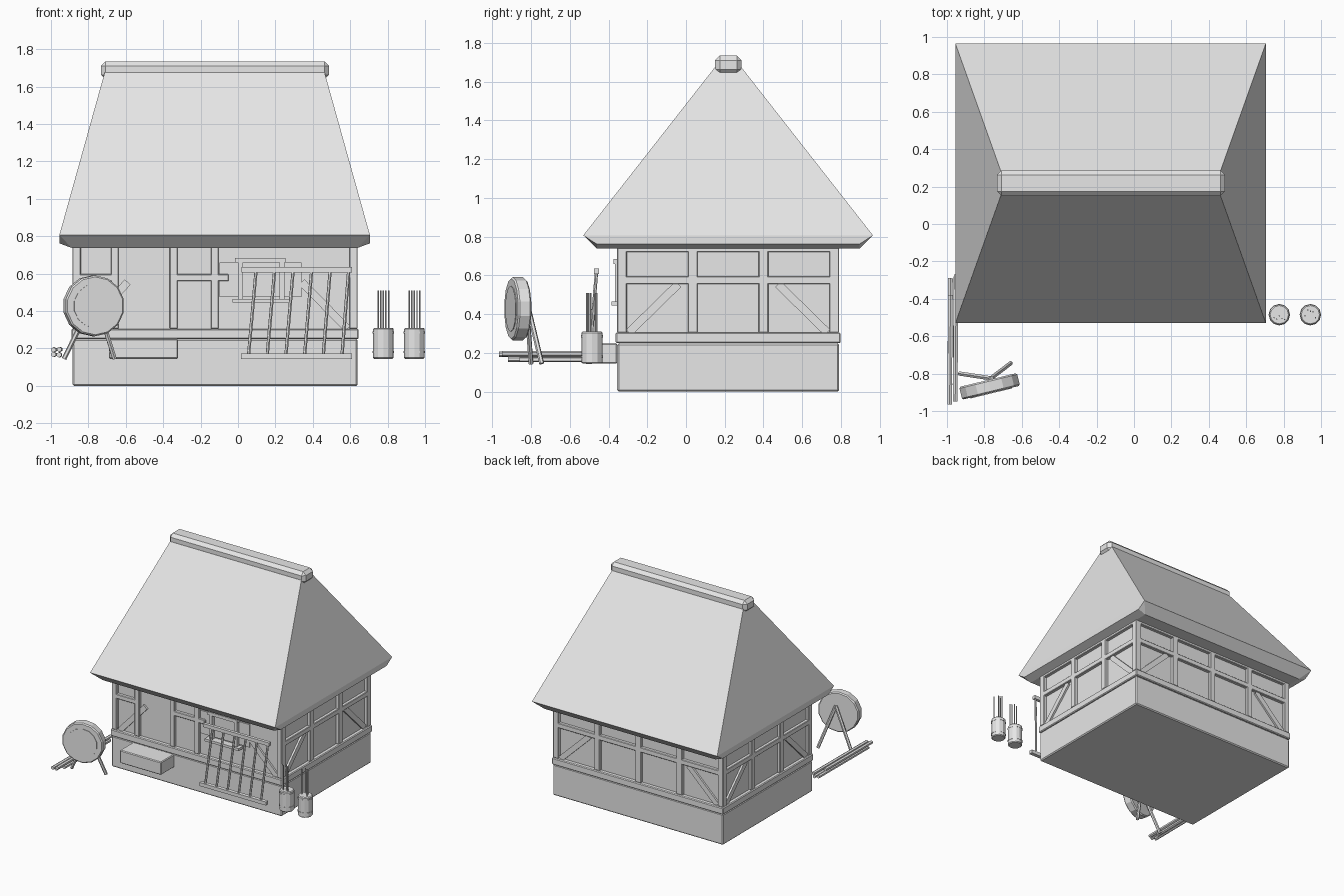
import bpy, bmesh, math, random
from mathutils import Vector

if "Cube" in bpy.data.objects:
    bpy.data.objects.remove(bpy.data.objects["Cube"], do_unlink=True)
random.seed(4)

grey = bpy.data.materials.new("plain_light_grey")
grey.use_nodes = True
grey.diffuse_color = (0.8, 0.8, 0.8, 1)
grey.node_tree.nodes["Principled BSDF"].inputs["Base Color"].default_value = (0.8, 0.8, 0.8, 1)


def finish(name, bm, bevel=0):
    bmesh.ops.recalc_face_normals(bm, faces=bm.faces)
    mesh = bpy.data.meshes.new(name)
    bm.to_mesh(mesh)
    bm.free()
    mesh.materials.append(grey)
    ob = bpy.data.objects.new(name, mesh)
    bpy.context.collection.objects.link(ob)
    if bevel:
        mod = ob.modifiers.new("bevel", 'BEVEL')
        mod.width, mod.segments = bevel, 1
    return ob


def box(name, x, y, z, bevel=0):
    """Box from (min, max) ranges."""
    bm = bmesh.new()
    bmesh.ops.create_cube(bm, size=1)
    for v in bm.verts:
        v.co = [r[0] + (c + 0.5) * (r[1] - r[0]) for c, r in zip(v.co, (x, y, z))]
    return finish(name, bm, bevel)


def rod(name, a, b, radius, sides=6, bevel=0):
    """Prism between two points."""
    a, b = Vector(a), Vector(b)
    bm = bmesh.new()
    bmesh.ops.create_cone(bm, cap_ends=True, segments=sides, radius1=radius,
                          radius2=radius, depth=(b - a).length)
    ob = finish(name, bm, bevel)
    ob.location = (a + b) / 2
    ob.rotation_euler = (b - a).to_track_quat('Z', 'Y').to_euler()
    return ob


def hull(name, points):
    bm = bmesh.new()
    for p in points:
        bm.verts.new(p)
    bmesh.ops.convex_hull(bm, input=bm.verts)
    bmesh.ops.dissolve_limit(bm, angle_limit=0.01, verts=bm.verts, edges=bm.edges)
    return finish(name, bm)


# House body
X0, X1, Y0, Y1 = -0.885, 0.64, -0.355, 0.79
SILL, RAIL, TOP, T, GAP = 0.305, 0.575, 0.76, 0.05, 0.025
box("foundation", (X0, X1), (Y0, Y1), (0, 0.25), 0.008)
box("sill_beam", (X0 - 0.005, X1 + 0.005), (Y0 - 0.008, Y1 + 0.008), (0.25, SILL), 0.006)
box("wall_panels", (X0 + GAP, X1 - GAP), (Y0 + GAP, Y1 - GAP), (0.25, TOP))


# Timber framing: u runs along the wall, v across it
def timber(name, axis, u, side, z, depth=0.045):
    v = (side, side + depth) if side < 0 and side in (X0, Y0) else (side - depth, side)
    return box(name, u if axis == 'x' else v, v if axis == 'x' else u, z, 0.004)


def brace(name, axis, u0, u1, side):
    """Diagonal from the sill at u0 up to the rail at u1."""
    out = 0.002 if side > 0 else -0.002
    s = side - out * 10
    du, dz = u1 - u0, RAIL - 0.02 - SILL
    k = 0.021 / math.hypot(du, dz)
    pts = []
    for u, z in ((u0, SILL), (u1, RAIL - 0.02)):
        for sg in (-1, 1):
            for d in (s - out * 8, s + out * 5):
                uu, zz = u - sg * dz * k, z + sg * du * k
                pts.append((uu, d, zz) if axis == 'x' else (d, uu, zz))
    hull(name, pts)


def post_row(label, axis, lo, hi, count, side):
    step = (hi - lo - T) / (count - 1)
    for i in range(count):
        u = lo + i * step
        timber(f"{label}_post_{i + 1}", axis, (u, u + T), side, (SILL, TOP))
    timber(f"{label}_rail", axis, (lo, hi), side, (RAIL - 0.02, RAIL + 0.02), 0.035)
    timber(f"{label}_top_beam", axis, (lo, hi), side, (0.72, TOP), 0.035)
    brace(f"{label}_brace_a", axis, lo + 0.06, lo + step - 0.05, side)
    brace(f"{label}_brace_b", axis, hi - 0.06, hi - step + 0.05, side)


post_row("left_wall", 'y', Y0, Y1, 4, X1)
post_row("right_wall", 'y', Y0, Y1, 4, X0)
post_row("back_wall", 'x', X0, X1, 5, Y1)

# Front framing, with the entrance bays
for i, x in enumerate((-0.68, -0.365, -0.145)):
    timber(f"front_post_{i + 1}", 'x', (x, x + 0.042), Y0, (SILL, TOP))
for i, (a, b) in enumerate(((X0, -0.66), (-0.34, -0.05))):
    timber(f"front_rail_{i + 1}", 'x', (a, b), Y0, (0.56, 0.597), 0.035)
brace("front_brace_a", 'x', -0.82, -0.59, Y0)
brace("front_brace_b", 'x', 0.585, 0.34, Y0)

# Window
box("window_shutter", (-0.1, 0.34), (Y0 + 0.015, Y0 + 0.03), (0.475, 0.66))
box("window_lintel", (-0.015, 0.255), (Y0 - 0.02, Y0 + 0.03), (0.66, 0.685))
box("window_sill", (-0.03, 0.275), (Y0 - 0.03, Y0 + 0.03), (0.445, 0.465))
for i, x in enumerate((0, 0.222)):
    box(f"window_jamb_{i + 1}", (x, x + 0.026), (Y0 - 0.012, Y0 + 0.03), (0.465, 0.66))

# Thatched roof with undercut eaves, and the ridge cap
cx, cy = -0.125, 0.2175
roof = []
for sx in (-1, 1):
    for sy in (-1, 1):
        for hx, hy, z in ((0.83, 0.7475, 0.807), (0.83, 0.678, 0.762),
                          (0.765, 0.678, 0.738), (0.588, 0.068, 1.675)):
            roof.append((cx + sx * hx, cy + sy * hy, z))
hull("thatched_roof", roof)
box("ridge_cap", (-0.733, 0.487), (0.15, 0.287), (1.638, 1.735), 0.025)

# Step in front of the entrance
box("entrance_step", (-0.69, -0.32), (-0.528, Y0), (0.145, 0.25), 0.006)

# Leaning rack
box("rack_top_rail", (0.02, 0.61), (-0.475, -0.45), (0.607, 0.635))
box("rack_bottom_rail", (0.015, 0.61), (-0.515, -0.485), (0.144, 0.172))
for i in range(6):
    rod(f"rack_pole_{i + 1}", (0.055 + i * 0.1, -0.5, 0.15),
        (0.097 + i * 0.099, -0.462, 0.62), 0.009)

# Two barrels holding thin sticks
for n, x in enumerate((0.777, 0.943)):
    y = -0.485
    rod(f"barrel_{n + 1}", (x, y, 0.145), (x, y, 0.31), 0.055, 12, 0.006)
    for z in (0.175, 0.28):
        rod(f"barrel_{n + 1}_hoop", (x, y, z), (x, y, z + 0.012), 0.0575, 12)
    for i in range(5):
        dx, dy = -0.028 + i * 0.014, random.uniform(-0.03, 0.03)
        rod(f"barrel_{n + 1}_stick_{i + 1}", (x + dx, y + dy, 0.3),
            (x + dx, y + dy, 0.51), 0.004, 5)

# Round drum on its legs
centre, axis = Vector((-0.772, -0.868, 0.428)), Vector((0.235, -0.972, 0))
rod("drum", centre - axis * 0.035, centre + axis * 0.035, 0.163, 14, 0.008)
rod("drum_face", centre + axis * 0.03, centre + axis * 0.039, 0.118, 14)
head = (-0.765, -0.825, 0.48)
for i, foot in enumerate(((-0.93, -0.8, 0.145), (-0.66, -0.745, 0.145))):
    rod(f"drum_leg_{i + 1}", head, foot, 0.013)

# Bundle of poles on the far side
for i, (x, z, a, b) in enumerate(((-0.986, 0.168, -0.92, -0.29), (-0.957, 0.166, -0.86, -0.28),
                                  (-0.986, 0.193, -0.965, -0.38), (-0.956, 0.195, -0.95, -0.27))):
    rod(f"bundle_pole_{i + 1}", (x, a, z), (x + 0.005, b, z), 0.014)
